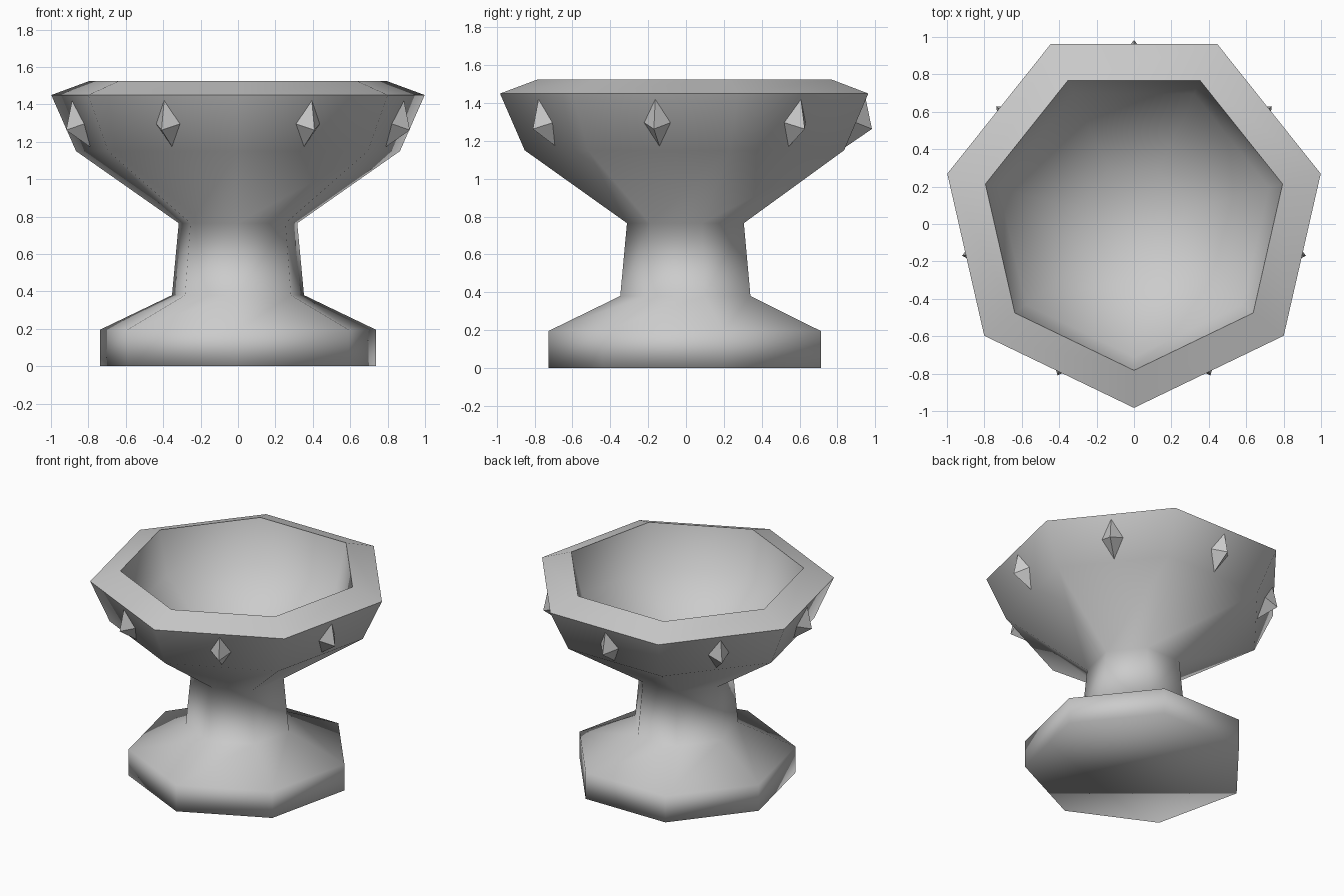
import bpy, bmesh, math
from mathutils import Vector

cube = bpy.data.objects.get("Cube")
if cube:
    bpy.data.objects.remove(cube, do_unlink=True)

SIDES = 7
SHIFT = 0.04  # forward-back centring of the odd-sided rings

stone = bpy.data.materials.new("grey_stone")
stone.use_nodes = True
grey = (0.6, 0.6, 0.6, 1)
stone.diffuse_color = grey
stone.node_tree.nodes["Principled BSDF"].inputs["Base Color"].default_value = grey


def add_object(name, bm):
    bmesh.ops.recalc_face_normals(bm, faces=bm.faces)
    mesh = bpy.data.meshes.new(name)
    bm.to_mesh(mesh)
    bm.free()
    mesh.materials.append(stone)
    obj = bpy.data.objects.new(name, mesh)
    bpy.context.collection.objects.link(obj)


# Goblet: seven-sided profile of (radius, height, sharp ring)
profile = [
    (0.757, 0, False), (0.757, 0.195, False),      # foot
    (0.362, 0.38, False), (0.325, 0.765, False),   # stem
    (0.888, 1.15, False), (1.024, 1.45, True),     # cup outside
    (0.815, 1.525, True),                          # lip
    (0.74, 1.22, False), (0.3, 0.9, False),        # cup inside
]
bm = bmesh.new()
rings = []
for radius, z, sharp in profile:
    ring = []
    for k in range(SIDES):
        a = math.tau * k / SIDES - math.pi / 2
        ring.append(bm.verts.new((radius * math.cos(a),
                                  radius * (math.sin(a) + SHIFT), z)))
    rings.append(ring)
for low, high in zip(rings, rings[1:]):
    for k in range(SIDES):
        n = (k + 1) % SIDES
        bm.faces.new((low[k], low[n], high[n], high[k]))
bm.faces.new(rings[0])
bm.faces.new(rings[-1])
for face in bm.faces:
    face.smooth = True
for ring, (radius, z, sharp) in zip(rings, profile):
    for k in range(SIDES):
        edge = bm.edges.get((ring[k], ring[(k + 1) % SIDES]))
        edge.smooth = not sharp
add_object("goblet", bm)

# Studs: a faceted diamond in the middle of each cup side
lean = math.radians(22)
for i in range(SIDES):
    a = math.tau * (i + 0.5) / SIDES - math.pi / 2
    out = Vector((math.cos(a), math.sin(a), 0))
    side = Vector((-math.sin(a), math.cos(a), 0))
    up = Vector((0, 0, 1))
    axis = up * math.cos(lean) + out * math.sin(lean)
    normal = out * math.cos(lean) - up * math.sin(lean)
    centre = out * 0.85 + Vector((0, SHIFT, 1.3))
    bm = bmesh.new()
    top, bottom = (bm.verts.new(centre + axis * s) for s in (0.15, -0.15))
    waist = [bm.verts.new(centre + v) for v in
             (side * 0.08, normal * 0.1, side * -0.08, normal * -0.1)]
    for k in range(4):
        n = (k + 1) % 4
        bm.faces.new((waist[k], waist[n], top))
        bm.faces.new((waist[n], waist[k], bottom))
    add_object(f"stud_{i + 1}", bm)
